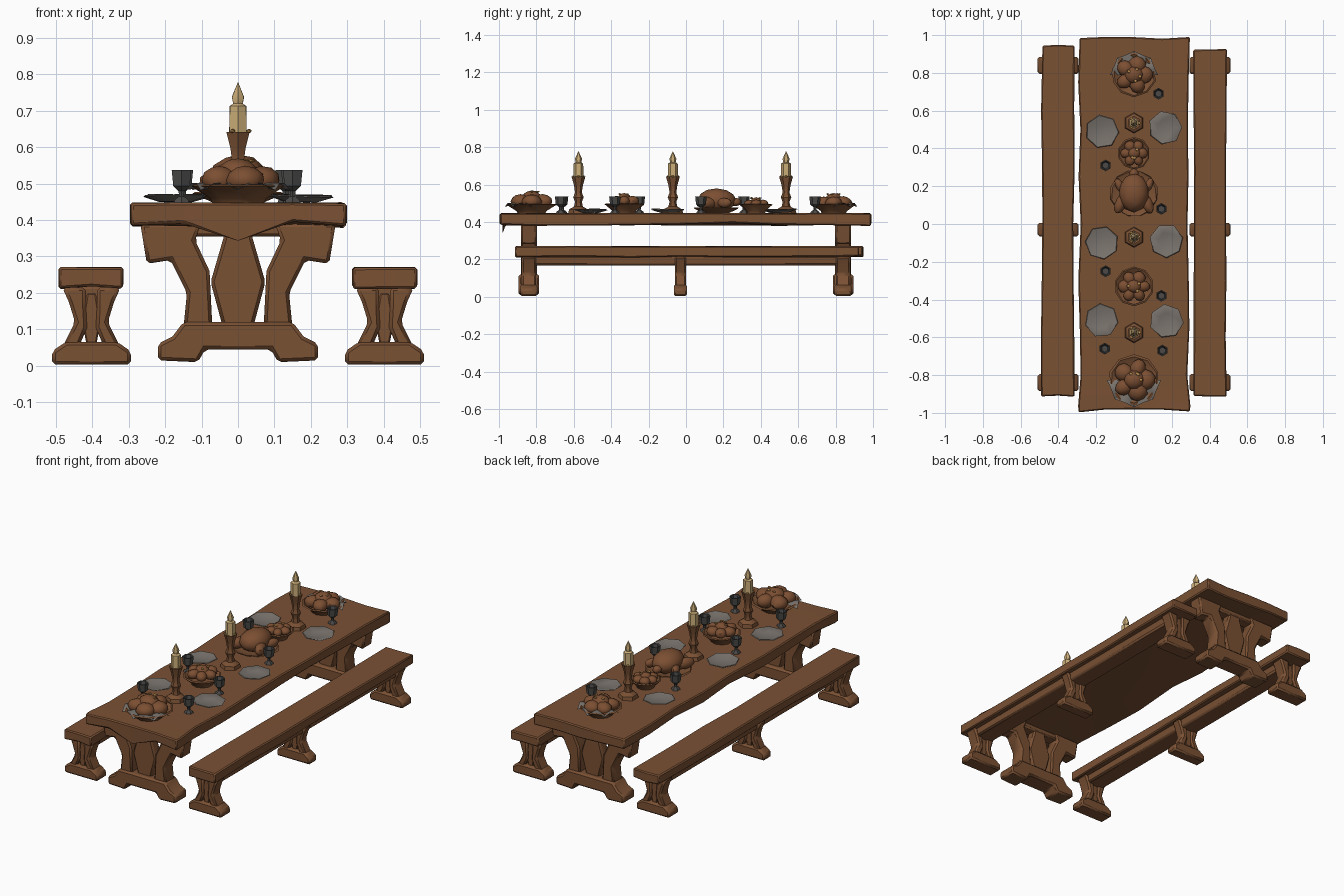
import bpy, bmesh, math, random
from mathutils import Vector, Matrix

if "Cube" in bpy.data.objects:
    bpy.data.objects.remove(bpy.data.objects["Cube"])

random.seed(4)
rnd = random.uniform


def mat(name, r, g, b):
    m = bpy.data.materials.new(name)
    m.diffuse_color = (r, g, b, 1)
    m.use_nodes = True
    m.node_tree.nodes["Principled BSDF"].inputs["Base Color"].default_value = m.diffuse_color
    return m


WOOD = mat("brown wood", 0.195, 0.082, 0.034)
FOOD = mat("roasted brown", 0.20, 0.078, 0.032)
PEWTER = mat("pewter grey", 0.19, 0.17, 0.15)
DARK = mat("dark metal", 0.07, 0.068, 0.066)
WAX = mat("candle wax", 0.60, 0.42, 0.19)
GOLD = mat("golden crumbs", 0.50, 0.27, 0.08)


def finish(bm, name, material, loc=(0, 0, 0), bevel=0, smooth=35):
    bmesh.ops.recalc_face_normals(bm, faces=bm.faces)
    me = bpy.data.meshes.new(name)
    bm.to_mesh(me)
    bm.free()
    ob = bpy.data.objects.new(name, me)
    bpy.context.collection.objects.link(ob)
    ob.location = loc
    me.materials.append(material)
    bpy.ops.object.select_all(action='DESELECT')
    bpy.context.view_layer.objects.active = ob
    ob.select_set(True)
    bpy.ops.object.shade_smooth_by_angle(angle=math.radians(smooth))
    if bevel:
        mod = ob.modifiers.new("worn edges", 'BEVEL')
        mod.width = bevel
        mod.segments = 1
    return ob


def plank(name, xs, ys, z0, z1, jit, loc=(0, 0, 0), bevel=0.006, splinter=False):
    """Rough-hewn board: two grids of points joined round the rim."""
    bm = bmesh.new()
    grid = {}
    for i, x in enumerate(xs):
        for j, y in enumerate(ys):
            ex = i in (0, len(xs) - 1)
            dx = rnd(-jit, jit) if ex else 0
            dy = rnd(-jit, jit) if j in (0, len(ys) - 1) else 0
            for k, z in enumerate((z0, z1)):
                dz = rnd(-jit, jit) * (1 if k == 0 else 0.2)
                if splinter and k == 0 and j == 0 and x == 0:
                    dz = -0.05
                grid[i, j, k] = bm.verts.new((x + dx, y + dy, z + dz))
    nx, ny = len(xs) - 1, len(ys) - 1
    for i in range(nx):
        for j in range(ny):
            for k in (0, 1):
                bm.faces.new([grid[i, j, k], grid[i + 1, j, k], grid[i + 1, j + 1, k], grid[i, j + 1, k]])
        for j in (0, ny):
            bm.faces.new([grid[i, j, 0], grid[i + 1, j, 0], grid[i + 1, j, 1], grid[i, j, 1]])
    for j in range(ny):
        for i in (0, nx):
            bm.faces.new([grid[i, j, 0], grid[i, j + 1, 0], grid[i, j + 1, 1], grid[i, j, 1]])
    return finish(bm, name, WOOD, loc, bevel)


def slab(name, pts, y, thick, cx=0, flip=1, bevel=0.009):
    """xz profile pushed along y."""
    bm = bmesh.new()
    f = bm.faces.new([bm.verts.new((p[0] * flip, -thick / 2, p[1])) for p in pts])
    ext = bmesh.ops.extrude_face_region(bm, geom=[f])
    bmesh.ops.translate(bm, vec=(0, thick, 0), verts=[v for v in ext['geom'] if isinstance(v, bmesh.types.BMVert)])
    return finish(bm, name, WOOD, (cx, y, 0), bevel)


def lathe(name, prof, n, loc, material, jit=0, smooth=35):
    bm = bmesh.new()
    rings = []
    for r, z in prof:
        rings.append([bm.verts.new((r * math.cos(a) * rnd(1 - jit, 1 + jit), r * math.sin(a) * rnd(1 - jit, 1 + jit), z))
                      for a in [2 * math.pi * (i + .5) / n for i in range(n)]])
    for a, b in zip(rings, rings[1:]):
        for i in range(n):
            bm.faces.new([a[i], a[(i + 1) % n], b[(i + 1) % n], b[i]])
    bm.faces.new(rings[0])
    bm.faces.new(rings[-1])
    return finish(bm, name, material, loc, smooth=smooth)


def blob(name, loc, size, material=FOOD, sub=2, turn=0, jit=0.05):
    bm = bmesh.new()
    bmesh.ops.create_icosphere(bm, subdivisions=sub, radius=1)
    for v in bm.verts:
        v.co *= rnd(1 - jit, 1 + jit)
    bmesh.ops.scale(bm, vec=size, verts=bm.verts)
    bmesh.ops.rotate(bm, cent=(0, 0, 0), matrix=Matrix.Rotation(turn, 3, 'Z'), verts=bm.verts)
    return finish(bm, name, material, loc)


TOP = 0.447

# Table top with a splintered front edge
plank("table_top", [-0.288, -0.15, 0, 0.15, 0.29],
      [-0.99, -0.965, -0.8, -0.55, -0.3, 0, 0.25, 0.5, 0.75, 0.99], 0.387, TOP, 0.009, splinter=True)

# Table trestles: foot, curved legs with brackets, swelling centre post
table_leg = [(0.07, 0.10), (0.15, 0.10), (0.14, 0.20), (0.185, 0.29), (0.25, 0.28), (0.268, 0.39),
             (0.10, 0.39), (0.118, 0.345), (0.078, 0.26)]
table_foot = [(-0.22, 0.015), (-0.11, 0.01), (-0.09, 0.045), (0.09, 0.045), (0.11, 0.01), (0.22, 0.015),
              (0.22, 0.06), (0.18, 0.08), (0.15, 0.12), (-0.15, 0.12), (-0.18, 0.08), (-0.22, 0.06)]
table_post = [(-0.04, 0.10), (0.04, 0.10), (0.075, 0.23), (0.04, 0.35), (0.04, 0.39), (-0.04, 0.39),
              (-0.04, 0.35), (-0.075, 0.23)]
for y in (-0.84, 0.84):
    slab("table_foot", table_foot, y, 0.11)
    slab("table_center_post", table_post, y, 0.06)
    slab("table_cross_beam", [(-0.25, 0.355), (0.25, 0.355), (0.25, 0.39), (-0.25, 0.39)], y, 0.07)
    for s in (-1, 1):
        slab("table_leg", table_leg, y, 0.085, flip=s)

# Benches: seat, rail under it, three trestles each
bench_leg = [(0.015, 0.16), (0.012, 0.105), (0.035, 0.05), (0.08, 0.05), (0.045, 0.12), (0.062, 0.175),
             (0.08, 0.215), (0.015, 0.215)]
bench_foot = [(-0.108, 0.003), (0.108, 0.003), (0.108, 0.04), (0.07, 0.066), (-0.07, 0.066), (-0.108, 0.04)]
for s, back in ((-1, 0.945), (1, 0.925)):
    cx = s * 0.402
    plank("bench_seat", [-0.087, 0, 0.085], [-0.91, -0.6, -0.3, 0, 0.3, 0.6, back], 0.215, 0.27, 0.005, (cx, 0, 0))
    slab("bench_rail", [(-0.055, 0.168), (0.055, 0.168), (0.06, 0.22), (-0.06, 0.22)], 0, 1.68, cx)
    for y, t in ((-0.84, 0.09), (-0.03, 0.07), (0.84, 0.09)):
        slab("bench_foot", bench_foot, y, t, cx)
        slab("bench_center_post", [(-0.012, 0.05), (0.012, 0.05), (0.025, 0.12), (0.012, 0.2), (-0.012, 0.2),
                                   (-0.025, 0.12)], y, t * .6, cx, bevel=0.004)
        for f in (-1, 1):
            slab("bench_leg", bench_leg, y, t * .85, cx, f)

# Candles in turned wooden holders
for y in (-0.575, -0.07, 0.535):
    lathe("candle_holder", [(0.055, 0), (0.05, 0.02), (0.024, 0.035), (0.018, 0.06), (0.028, 0.085), (0.018, 0.11),
                            (0.024, 0.15), (0.037, 0.195), (0.028, 0.192)], 6, (0, y, TOP), WOOD)
    lathe("candle", [(0.027, 0.185), (0.026, 0.265), (0.015, 0.272), (0.019, 0.29), (0.001, 0.33)], 6,
          (0, y, TOP), WAX, 0.05)
    for i in range(3):
        blob("wax_drip", (0.03 * math.cos(i * 2.1), y + 0.03 * math.sin(i * 2.1), TOP + 0.197),
             (0.008, 0.008, 0.006), GOLD, 1)

# Pewter plates, slightly tipped
for x, y in ((-0.17, 0.49), (0.165, 0.51), (-0.17, -0.10), (0.172, -0.09), (-0.172, -0.51), (0.172, -0.515)):
    p = lathe("plate", [(0.045, 0.003), (0.09, 0.018), (0.086, 0.021), (0.045, 0.009)], 7, (x, y, TOP), PEWTER, 0.02, 50)
    p.rotation_euler = (rnd(-.04, .04), rnd(-.04, .04), rnd(0, 1))

# Goblets
for x, y in ((0.13, 0.69), (-0.15, 0.31), (0.145, 0.08), (-0.15, -0.25), (0.145, -0.38), (-0.155, -0.66), (0.15, -0.67)):
    lathe("goblet", [(0.025, 0), (0.022, 0.008), (0.008, 0.018), (0.009, 0.032), (0.026, 0.046), (0.031, 0.09),
                     (0.025, 0.089), (0.018, 0.055)], 6, (x, y, TOP), DARK)


def bowl(name, y, r, h):
    lathe(name, [(r * .55, 0), (r * .6, 0.012), (r, h), (r * .92, h + .004), (r * .55, h * .5)], 10, (0, y, TOP), WOOD, 0.02)


def heap(name, y, spread, count, size, z):
    """Ring of lumps round a taller middle one, with golden crumbs."""
    for i in range(count):
        a = 2 * math.pi * i / count
        blob(name, (spread * math.cos(a), y + spread * math.sin(a), z), (size, size * rnd(.8, 1.1), size * .75), turn=a)
    blob(name, (0, y, z + size * .35), (size * 1.1, size, size * .8))
    for i in range(4):
        a = rnd(0, 6.28)
        blob("crumb", (spread * .6 * math.cos(a), y + spread * .6 * math.sin(a), z + size * 1.02), (.01, .009, .005), GOLD, 1)


# Front and back large dishes with grey napkins showing round the rim
for y, r, side in ((-0.825, 0.135, -1), (0.79, 0.118, 1)):
    bowl("large_dish", y, r, 0.046)
    bm = bmesh.new()
    mid = bm.verts.new((0, 0, 0.056))
    rim = []
    for i in range(13):
        a = math.pi * i / 12 * side
        out = 1.07 if i % 3 == 0 else 0.98
        rim.append(bm.verts.new((r * out * math.cos(a), r * out * math.sin(a), 0.035 if i % 3 == 0 else 0.054)))
    for a, b in zip(rim, rim[1:]):
        bm.faces.new([mid, a, b])
    finish(bm, "napkin", PEWTER, (0, y, TOP))
heap("bread_loaf", -0.825, 0.062, 5, 0.052, TOP + 0.062)
heap("bread_roll", 0.79, 0.055, 5, 0.046, TOP + 0.055)

# Fruit bowls
bowl("fruit_bowl", -0.33, 0.105, 0.048)
heap("fruit", -0.33, 0.05, 6, 0.036, TOP + 0.065)
bowl("small_bowl", 0.375, 0.086, 0.045)
heap("small_fruit", 0.375, 0.042, 6, 0.03, TOP + 0.05)

# Roast bird on a scalloped platter
lathe("roast_platter", [(0.07, 0), (0.125, 0.025), (0.12, 0.03), (0.07, 0.012)], 12, (0, 0.16, TOP), WOOD, 0.05)
blob("roast_body", (0, 0.165, TOP + 0.07), (0.08, 0.105, 0.063), jit=0.02)
for s in (-1, 1):
    blob("roast_drumstick", (s * 0.07, 0.11, TOP + 0.055), (0.03, 0.06, 0.032), turn=s * 0.4)
    blob("roast_wing", (s * 0.078, 0.205, TOP + 0.055), (0.022, 0.04, 0.026), turn=-s * 0.4)
blob("roast_tail", (0, 0.265, TOP + 0.06), (0.025, 0.03, 0.022))
